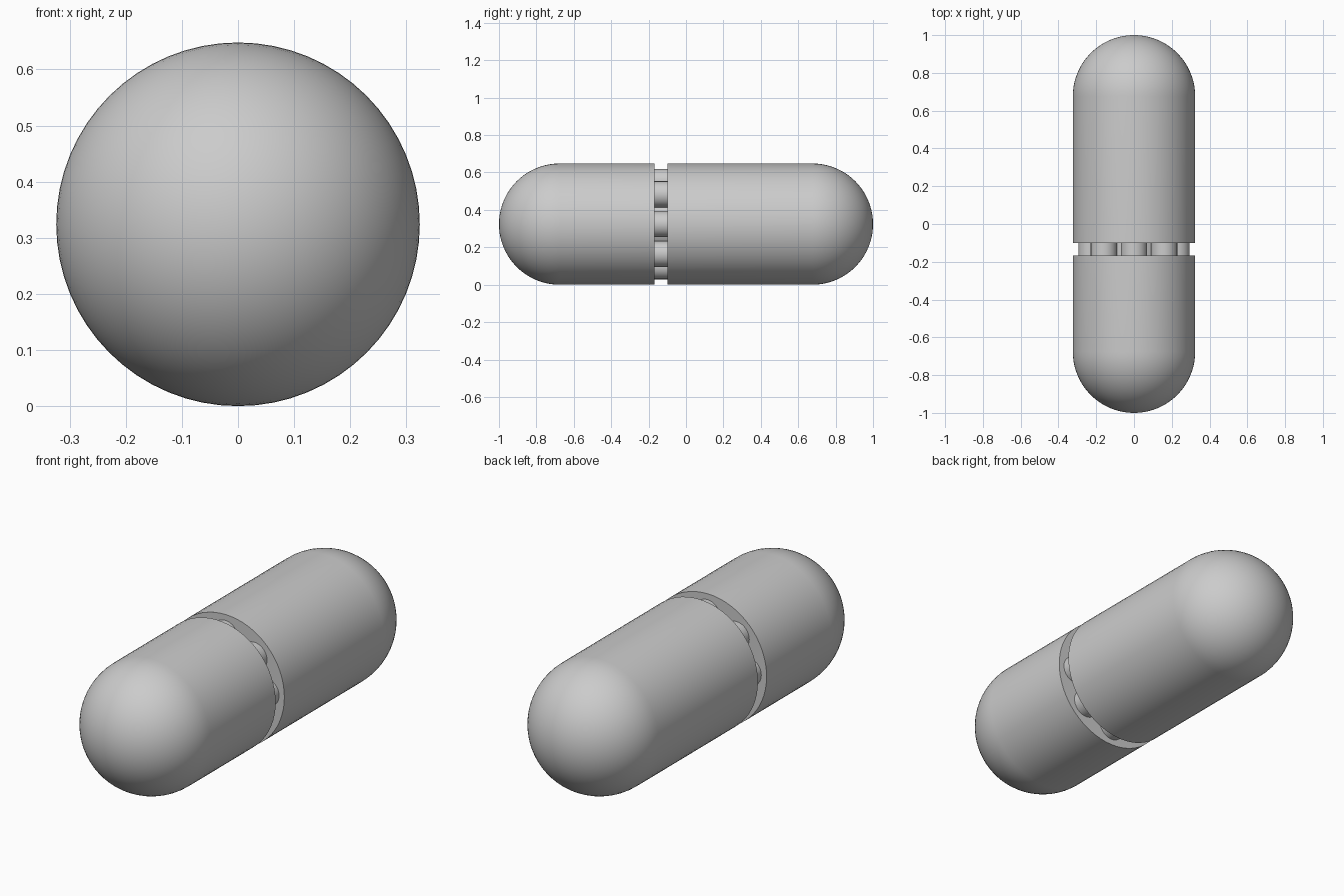
import bpy, bmesh, math
from mathutils import Matrix

if "Cube" in bpy.data.objects:
    bpy.data.objects.remove(bpy.data.objects["Cube"])

RADIUS = 0.324
GAP_FRONT, GAP_BACK = -0.168, -0.1
PEGS, PEG_RING, PEG_RADIUS = 8, 0.225, 0.07

grey = bpy.data.materials.new("plain_grey")
grey.use_nodes = True
grey.diffuse_color = (0.6, 0.6, 0.6, 1)
grey.node_tree.nodes["Principled BSDF"].inputs["Base Color"].default_value = (0.6, 0.6, 0.6, 1)


def finish(obj):
    obj.data.materials.append(grey)
    bpy.ops.object.select_all(action="DESELECT")
    obj.select_set(True)
    bpy.context.view_layer.objects.active = obj
    bpy.ops.object.shade_smooth_by_angle(angle=math.radians(35))


def capsule_half(name, flat_y, tip_y):
    """Domed tube, closed by a flat face at flat_y: a profile spun about y."""
    side = 1 if tip_y > flat_y else -1
    dome_y = tip_y - side * RADIUS
    profile = [(0, flat_y), (RADIUS, flat_y)]
    steps = 20
    for i in range(steps + 1):
        a = math.pi / 2 * i / steps
        profile.append((RADIUS * math.cos(a), dome_y + side * RADIUS * math.sin(a)))
    bm = bmesh.new()
    verts = [bm.verts.new((r, y, 0)) for r, y in profile]
    edges = [bm.edges.new(pair) for pair in zip(verts, verts[1:])]
    bmesh.ops.spin(bm, geom=verts + edges, cent=(0, 0, 0), axis=(0, 1, 0),
                   angle=math.tau, steps=64, use_duplicate=False)
    bmesh.ops.remove_doubles(bm, verts=bm.verts, dist=0.0005)
    bmesh.ops.recalc_face_normals(bm, faces=bm.faces)
    mesh = bpy.data.meshes.new(name)
    bm.to_mesh(mesh)
    bm.free()
    obj = bpy.data.objects.new(name, mesh)
    obj.location.z = RADIUS
    bpy.context.collection.objects.link(obj)
    finish(obj)


def rod(name, radius, x, z):
    """Cylinder along y that bridges the gap between the halves."""
    bpy.ops.mesh.primitive_cylinder_add(
        vertices=32, radius=radius, depth=GAP_BACK - GAP_FRONT,
        location=(x, (GAP_FRONT + GAP_BACK) / 2, RADIUS + z),
        rotation=(math.pi / 2, 0, 0))
    obj = bpy.context.object
    obj.name = name
    finish(obj)


# Two halves of the capsule
capsule_half("front_half", GAP_FRONT, -1)
capsule_half("back_half", GAP_BACK, 1)

# Core and ring of pegs in the gap
rod("core", 0.18, 0, 0)
for i in range(PEGS):
    a = math.tau * i / PEGS
    rod(f"peg_{i + 1}", PEG_RADIUS, PEG_RING * math.cos(a), PEG_RING * math.sin(a))
